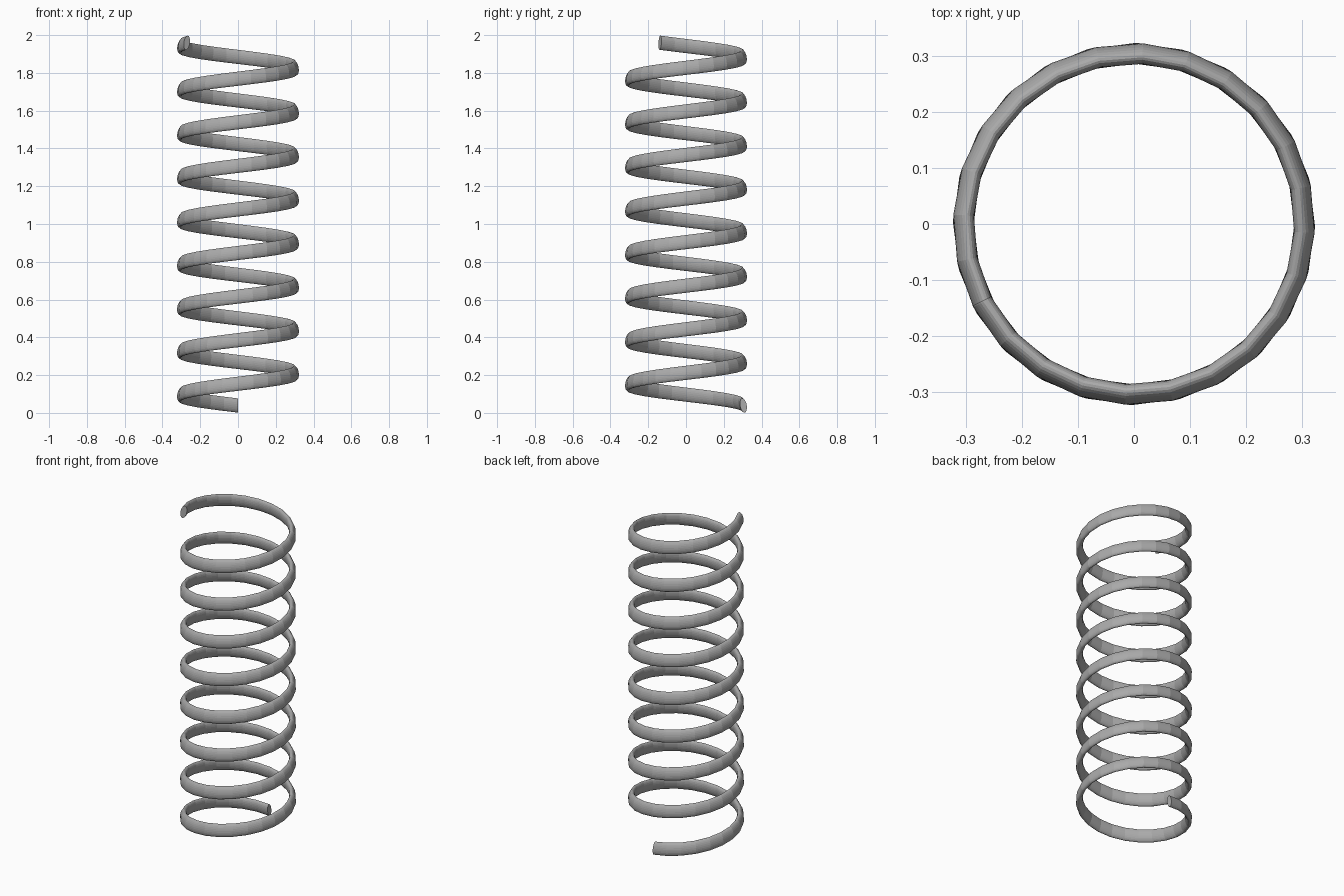
import bpy, bmesh
from math import sin, cos, radians, pi

cube = bpy.data.objects.get("Cube")
if cube:
    bpy.data.objects.remove(cube)

# Coil dimensions
RADIUS, PITCH = 0.304, 0.2307
START, SWEEP = radians(90), radians(2997)
STEPS, SIDES = 200, 24
HALF_WIDTH, HALF_HEIGHT, LEAN = 0.0175, 0.038, radians(10)

steel = bpy.data.materials.new("steel grey")
steel.use_nodes = True
grey = (0.4, 0.4, 0.4, 1)
steel.diffuse_color = grey
steel.node_tree.nodes["Principled BSDF"].inputs["Base Color"].default_value = grey


def section(bm, angle, z):
    """Upright oval wire section, its top leaning towards the axis."""
    ring = []
    for k in range(SIDES):
        a = 2 * pi * k / SIDES
        u, v = HALF_WIDTH * cos(a), HALF_HEIGHT * sin(a)
        r = RADIUS + u * cos(LEAN) - v * sin(LEAN)
        h = u * sin(LEAN) + v * cos(LEAN)
        ring.append(bm.verts.new((r * cos(angle), r * sin(angle), z + h)))
    return ring


# Sweep the wire section up the helix
bm = bmesh.new()
rings = []
for i in range(STEPS + 1):
    turn = SWEEP * i / STEPS
    rings.append(section(bm, START + turn, 0.039 + PITCH * turn / (2 * pi)))
for low, high in zip(rings, rings[1:]):
    for k in range(SIDES):
        n = (k + 1) % SIDES
        bm.faces.new((low[k], low[n], high[n], high[k]))
bm.faces.new(rings[0])
bm.faces.new(rings[-1])
bmesh.ops.recalc_face_normals(bm, faces=bm.faces)

mesh = bpy.data.meshes.new("coil_spring")
bm.to_mesh(mesh)
bm.free()
mesh.materials.append(steel)
spring = bpy.data.objects.new("coil_spring", mesh)
bpy.context.collection.objects.link(spring)
